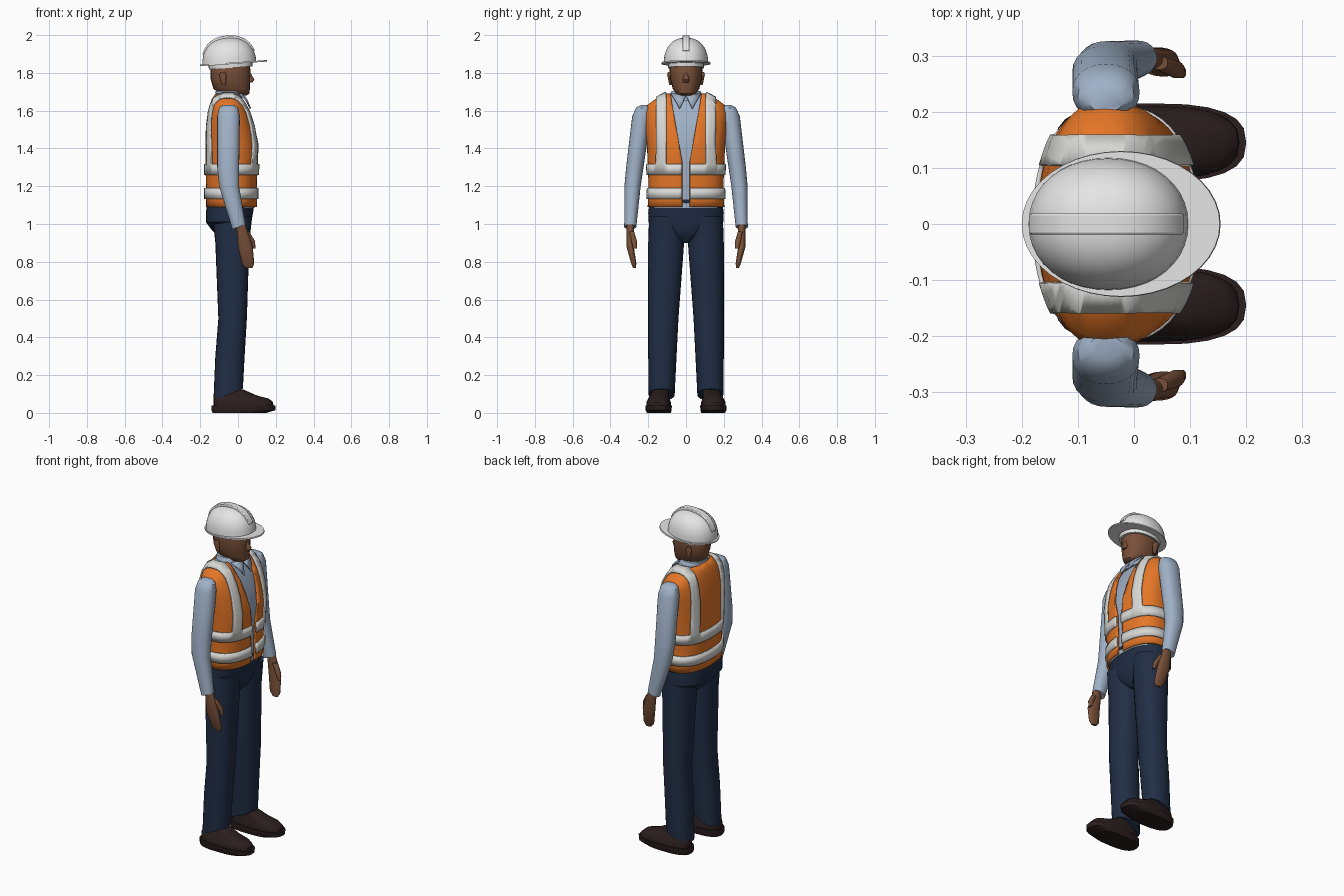
import bpy, bmesh, math
from mathutils import Matrix, Vector

cube = bpy.data.objects.get("Cube")
if cube:
    bpy.data.objects.remove(cube, do_unlink=True)


def material(name, red, green, blue):
    mat = bpy.data.materials.new(name)
    mat.use_nodes = True
    colour = (red, green, blue, 1)
    mat.diffuse_color = colour
    mat.node_tree.nodes["Principled BSDF"].inputs["Base Color"].default_value = colour
    return mat


ORANGE = material("vest orange", .78, .18, .02)
SILVER = material("reflective silver", .68, .68, .66)
WHITE = material("helmet white", .78, .78, .78)
BLUE = material("shirt blue", .35, .44, .57)
NAVY = material("trouser navy", .015, .027, .06)
BROWN = material("shoe brown", .024, .013, .013)
SKIN = material("skin", .19, .08, .04)
SIDES = {"left": 1, "right": -1}


def finish(name, bm, mat, thickness=0, offset=-1):
    """Turn a bmesh into a shaded object, optionally thickened."""
    bmesh.ops.recalc_face_normals(bm, faces=bm.faces)
    mesh = bpy.data.meshes.new(name)
    bm.to_mesh(mesh)
    bm.free()
    obj = bpy.data.objects.new(name, mesh)
    bpy.context.collection.objects.link(obj)
    mesh.materials.append(mat)
    if thickness:
        mod = obj.modifiers.new("thickness", "SOLIDIFY")
        mod.thickness = thickness
        mod.offset = offset
    bpy.ops.object.select_all(action="DESELECT")
    obj.select_set(True)
    bpy.context.view_layer.objects.active = obj
    bpy.ops.object.shade_smooth_by_angle(angle=math.radians(40))
    return obj


def power_arc(angle, power):
    """Point on a unit superellipse."""
    c, s = math.cos(angle), math.sin(angle)
    return (math.copysign(abs(c) ** (2 / power), c),
            math.copysign(abs(s) ** (2 / power), s))


def loft(rings, power=2.2, segments=24, side=1, end_tilt=0, caps=True):
    """Skin rounded rings, in hundredths: height, back, front, inner y, outer y.
    Without the outer y, the ring is centred and the fourth value is its half width."""
    bm = bmesh.new()
    loops = []
    for ring in rings:
        height, back, front, inner = ring[:4]
        outer = ring[4] if len(ring) > 4 else inner
        inner = inner if len(ring) > 4 else -outer
        tilt = end_tilt if ring is rings[-1] else 0
        loop = []
        for i in range(segments):
            u, v = power_arc(math.tau * i / segments, power)
            dx = u * (front - back) / 2
            y = (inner + outer) / 2 + v * (outer - inner) / 2
            point = Vector(((back + front) / 2 + dx, side * y, height + tilt * dx))
            loop.append(bm.verts.new(point / 100))
        loops.append(loop)
    for low, high in zip(loops, loops[1:]):
        for i in range(segments):
            j = (i + 1) % segments
            bm.faces.new((low[i], low[j], high[j], high[i]))
    if caps:
        bm.faces.new(loops[0])
        bm.faces.new(loops[-1])
    return bm


# Torso profile shared by shirt, vest and bands
TORSO = [(109, -17, 10, 20.3), (120, -17, 10, 19.8), (142, -17.3, 11, 20.7),
         (152, -17, 9, 21.7), (159, -16, 6.6, 22), (163, -15, 4.5, 20.5),
         (166, -14, 3, 16.5), (169, -12, 1.5, 11)]
shirt = [(z - .5, back + 1.3, front - 1.3, w - 1.3) for z, back, front, w in TORSO]
finish("shirt_body", loft(shirt, 2.4, 48), BLUE)

# Vest surface, cut along the front opening, straps and bands
GAP, FLARE, GAP_TOP = .02, .176, 1.33
BANDS = [(1.133, 1.19), (1.26, 1.318)]
STRAP = (.103, .155)


def in_opening(c):
    return c.x > -.03 and abs(c.y) < GAP + FLARE * max(0, c.z - GAP_TOP)


def is_reflective(c):
    if any(low < c.z < high for low, high in BANDS):
        return True
    return c.z > BANDS[-1][-1] and STRAP[0] < abs(c.y) < STRAP[1]


def vest_surface(keep):
    bm = loft(TORSO, 2.4, 48, caps=False)
    up = Vector((0, 0, 1))
    cuts = [(up * z, up) for band in BANDS for z in band]
    cuts.append((up * GAP_TOP, up))
    for side in SIDES.values():
        across = Vector((0, side, 0))
        cuts += [(across * y, across) for y in (GAP, *STRAP)]
        cuts.append((across * GAP + up * GAP_TOP, across - up * FLARE))
    for point, normal in cuts:
        bmesh.ops.bisect_plane(bm, geom=bm.verts[:] + bm.edges[:] + bm.faces[:],
                               plane_co=point, plane_no=normal.normalized(), dist=1e-5)
    drop = []
    for face in bm.faces:
        centre = face.calc_center_median()
        if in_opening(centre) or not keep(centre):
            drop.append(face)
    bmesh.ops.delete(bm, geom=drop, context="FACES")
    return bm


finish("vest", vest_surface(lambda centre: True), ORANGE, .01)
finish("reflective_bands", vest_surface(is_reflective), SILVER, .009, 1)

# Shirt collar with two pointed flaps
finish("collar", loft([(165, -12.5, 3, 9.8), (168, -12, 2, 9), (170.5, -12, 1, 7.5)]), BLUE)
for label, side in SIDES.items():
    bm = bmesh.new()
    flap = [(3, 0, 168), (6.6, 3.3, 161), (5, 5.5, 165), (1, 8, 169)]
    bm.faces.new([bm.verts.new(Vector((x, side * y, z)) / 100) for x, y, z in flap])
    finish(label + "_collar_flap", bm, BLUE, .008, 0)

# Pelvis
finish("pelvis", loft([(113, -16, 9, 19), (106, -17, 8, 20), (101, -17, 7, 19.8),
                       (97, -14, 6.6, 14), (93, -10, 5, 7), (90, -6, 2, 2)], 2.4), NAVY)

# Limbs, built once for each side
SLEEVE = [(163, -8, -2, 20, 24), (161.5, -10, 0, 19, 26.5), (157, -11, 1, 18.5, 28.5),
          (130, -11, .6, 22.5, 31.7), (120, -10, .6, 24, 32.6), (98.5, -3, 4, 26.3, 32.7)]
HAND = [(101, -1, 3.5, 27.5, 31.5), (88, 0, 7.8, 27.6, 31.5),
        (79, 2, 8.6, 26.3, 29), (76.6, 4, 7.5, 26.5, 28)]
THUMB = [(96, 3, 6, 27.5, 30), (91, 6, 9, 26, 29), (87, 8, 9.3, 26, 28)]
LEG = [(104, -13.5, 7.5, 2, 19.5), (90, -12, 6, 1, 20), (50, -10.4, 4.7, 4, 20),
       (30, -12, 3.5, 5, 20), (9.7, -13, 2.6, 6, 19.8)]
SHOE = [(3, -13, 18.8, 8, 21), (5.5, -13, 18.6, 8, 21), (7.5, -13, 16.5, 8.6, 20),
        (9.2, -12.5, 10, 9, 19), (12.5, -12, 2.5, 9, 17.5)]
SOLE = [(0, -13.5, 15, 8, 20.7), (1.4, -14, 19.7, 7.6, 21.4), (4, -14, 20, 7.5, 21.5)]
for label, side in SIDES.items():
    finish(label + "_sleeve", loft(SLEEVE, side=side, end_tilt=.35), BLUE)
    finish(label + "_hand", loft(HAND, side=side), SKIN)
    finish(label + "_thumb", loft(THUMB, side=side), SKIN)
    finish(label + "_trouser_leg", loft(LEG, side=side, end_tilt=.4), NAVY)
    finish(label + "_shoe_upper", loft(SHOE, 2.7, side=side), BROWN)
    finish(label + "_shoe_sole", loft(SOLE, 2.7, side=side), BROWN)

# Head, neck, nose and ears
finish("neck", loft([(164, -11, 0, 6), (175, -11, 1, 6)]), SKIN)
finish("head", loft([(168, -4, 4.5, 3), (169, -9, 6, 5.3), (171.5, -13, 6.3, 7),
                     (177, -14.6, 6.4, 8.4), (182, -14.6, 6.6, 8.7), (188, -13, 5, 8)]), SKIN)
finish("nose", loft([(180, 5, 6.6, .7), (176.4, 5, 8.7, 1.8), (175, 5, 7.6, 1.5)],
                    segments=12), SKIN)
EAR = [(180.5, -9, -7, 8, 9.6), (179, -10, -6, 8, 10), (173.5, -8.5, -6.6, 7.5, 8.8)]
for label, side in SIDES.items():
    finish(label + "_ear", loft(EAR, segments=12, side=side), SKIN)

# Safety helmet, tilted up at the front
MIDDLE, BASE = -4.5, 184.6
LENGTH, WIDTH, RISE = 14.3, 11.8, 14


def finish_helmet(name, bm):
    pivot = Vector((MIDDLE, 0, BASE)) / 100
    bmesh.ops.rotate(bm, verts=bm.verts, cent=pivot, matrix=Matrix.Rotation(-.07, 3, "Y"))
    return finish(name, bm, WHITE)


dome = []
for i in range(10):
    k, h = power_arc(math.radians(88) * i / 9, 2.3)
    dome.append((BASE + RISE * h, MIDDLE - LENGTH * k, MIDDLE + LENGTH * k, WIDTH * k))
finish_helmet("helmet_dome", loft(dome, 2.1, 40))
finish_helmet("helmet_brim", loft([(BASE, -20, 15.5, 13), (BASE + .8, -20, 15.4, 12.9)], 2, 40))
finish_helmet("helmet_headband", loft([(BASE - 2, -15.5, 7.5, 9.4), (BASE, -15.8, 7.8, 9.5)]))

# Crest running along the top of the dome
bm = bmesh.new()
half = Vector((0, .019, 0))
arc = []
for i in range(21):
    u, v = power_arc(math.radians(20 + 7 * i), 2.3)
    arc.append(Vector((MIDDLE + 1.03 * LENGTH * u, 0, BASE + 1.09 * RISE * v)) / 100)
face = bm.faces.new([bm.verts.new(point - half) for point in arc])
copy = bmesh.ops.extrude_face_region(bm, geom=[face])["geom"]
bmesh.ops.translate(bm, vec=half * 2, verts=[g for g in copy if isinstance(g, bmesh.types.BMVert)])
crest = finish_helmet("helmet_crest", bm)
bevel = crest.modifiers.new("soft_edges", "BEVEL")
bevel.width = .004
bevel.segments = 2
